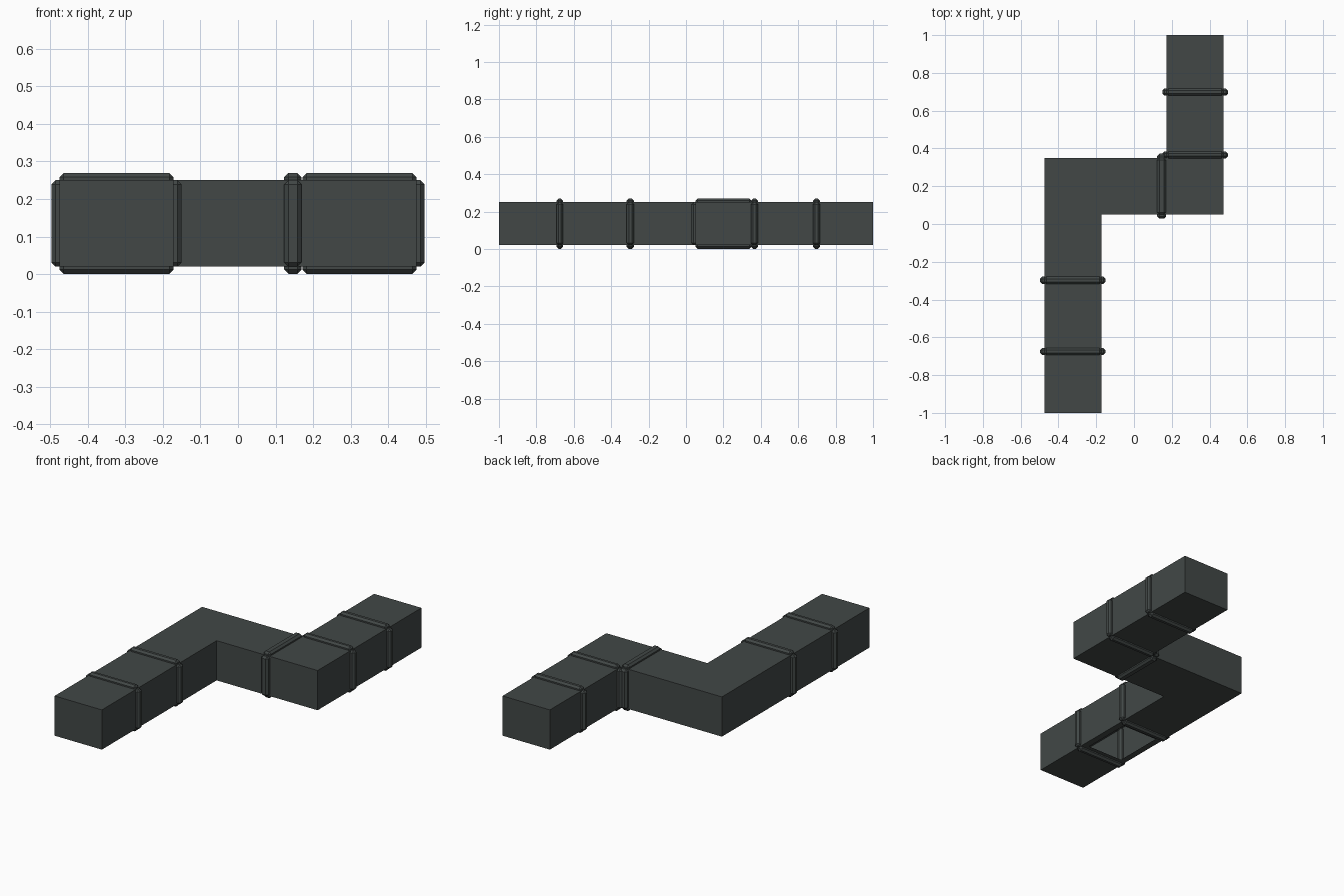
import bpy, bmesh
from mathutils import Vector, Matrix

if "Cube" in bpy.data.objects:
    bpy.data.objects.remove(bpy.data.objects["Cube"])

metal = bpy.data.materials.new("dark_grey_metal")
metal.diffuse_color = (0.054, 0.064, 0.062, 1)
metal.use_nodes = True
metal.node_tree.nodes["Principled BSDF"].inputs["Base Color"].default_value = metal.diffuse_color

Z0, Z1 = 0.02, 0.25
XL = (-0.475, -0.172)   # left leg
XR = (0.172, 0.475)     # right leg
YM = (0.05, 0.35)       # cross run


def finish(bm, name):
    me = bpy.data.meshes.new(name)
    bm.to_mesh(me)
    bm.free()
    me.materials.append(metal)
    ob = bpy.data.objects.new(name, me)
    bpy.context.collection.objects.link(ob)
    return ob


# Hollow Z-shaped duct, with an open vent in the underside of the left leg
HX, HY = (-0.437, -0.21), (-0.632, -0.337)
xs = sorted([*XL, *XR, *HX])
ys = sorted([-1, 1, *YM, *HY])


def inside(x, y):
    return (XL[0] < x < XL[1] and -1 < y < YM[1]) or \
           (XL[0] < x < XR[1] and YM[0] < y < YM[1]) or \
           (XR[0] < x < XR[1] and YM[0] < y < 1)


bm = bmesh.new()


def quad(*pts):
    bm.faces.new([bm.verts.new(p) for p in pts])


cells = {(i, j) for i in range(len(xs) - 1) for j in range(len(ys) - 1)
         if inside((xs[i] + xs[i + 1]) / 2, (ys[j] + ys[j + 1]) / 2)}
for i, j in sorted(cells):
    a, b, c, d = xs[i], xs[i + 1], ys[j], ys[j + 1]
    quad((a, c, Z1), (b, c, Z1), (b, d, Z1), (a, d, Z1))
    if not (a == HX[0] and c == HY[0]):
        quad((a, d, Z0), (b, d, Z0), (b, c, Z0), (a, c, Z0))
    for step, p, q in (((0, -1), (a, c), (b, c)), ((1, 0), (b, c), (b, d)),
                       ((0, 1), (b, d), (a, d)), ((-1, 0), (a, d), (a, c))):
        if (i + step[0], j + step[1]) not in cells:
            quad((*p, Z0), (*q, Z0), (*q, Z1), (*p, Z1))
bmesh.ops.remove_doubles(bm, verts=bm.verts, dist=1e-5)
finish(bm, "duct")


# Joint bands: four chamfered bars around the duct
def bar(bm, lo, hi):
    lo, hi = Vector(lo), Vector(hi)
    m = Matrix.Translation((lo + hi) / 2) @ Matrix.Diagonal((*(hi - lo), 1))
    part = bmesh.new()
    bmesh.ops.create_cube(part, size=1, matrix=m)
    bmesh.ops.bevel(part, geom=part.edges[:], offset=0.011, segments=1,
                    affect='EDGES', profile=0.5)
    tmp = bpy.data.meshes.new("tmp")
    part.to_mesh(tmp)
    part.free()
    bm.from_mesh(tmp)
    bpy.data.meshes.remove(tmp)


def band(name, axis, pos, span, width):
    """axis: direction the duct runs (0 = x, 1 = y); span: sides of the duct."""
    bm = bmesh.new()
    h = width / 2
    out, tz = 0.022, 0.019

    def put(s0, s1, z0, z1):
        if axis == 1:
            bar(bm, (s0, pos - h, z0), (s1, pos + h, z1))
        else:
            bar(bm, (pos - h, s0, z0), (pos + h, s1, z1))
    put(span[0], span[1], Z1 - tz, Z1 + tz)
    put(span[0], span[1], Z0 - tz, Z0 + tz)
    for s in span:
        put(s - out, s + out, Z0, Z1)
    finish(bm, name)


band("left_band_front", 1, -0.675, XL, 0.036)
band("left_band_rear", 1, -0.298, XL, 0.038)
band("right_band_front", 1, 0.366, XR, 0.036)
band("right_band_rear", 1, 0.698, XR, 0.038)
band("cross_band", 0, 0.146, YM, 0.046)
